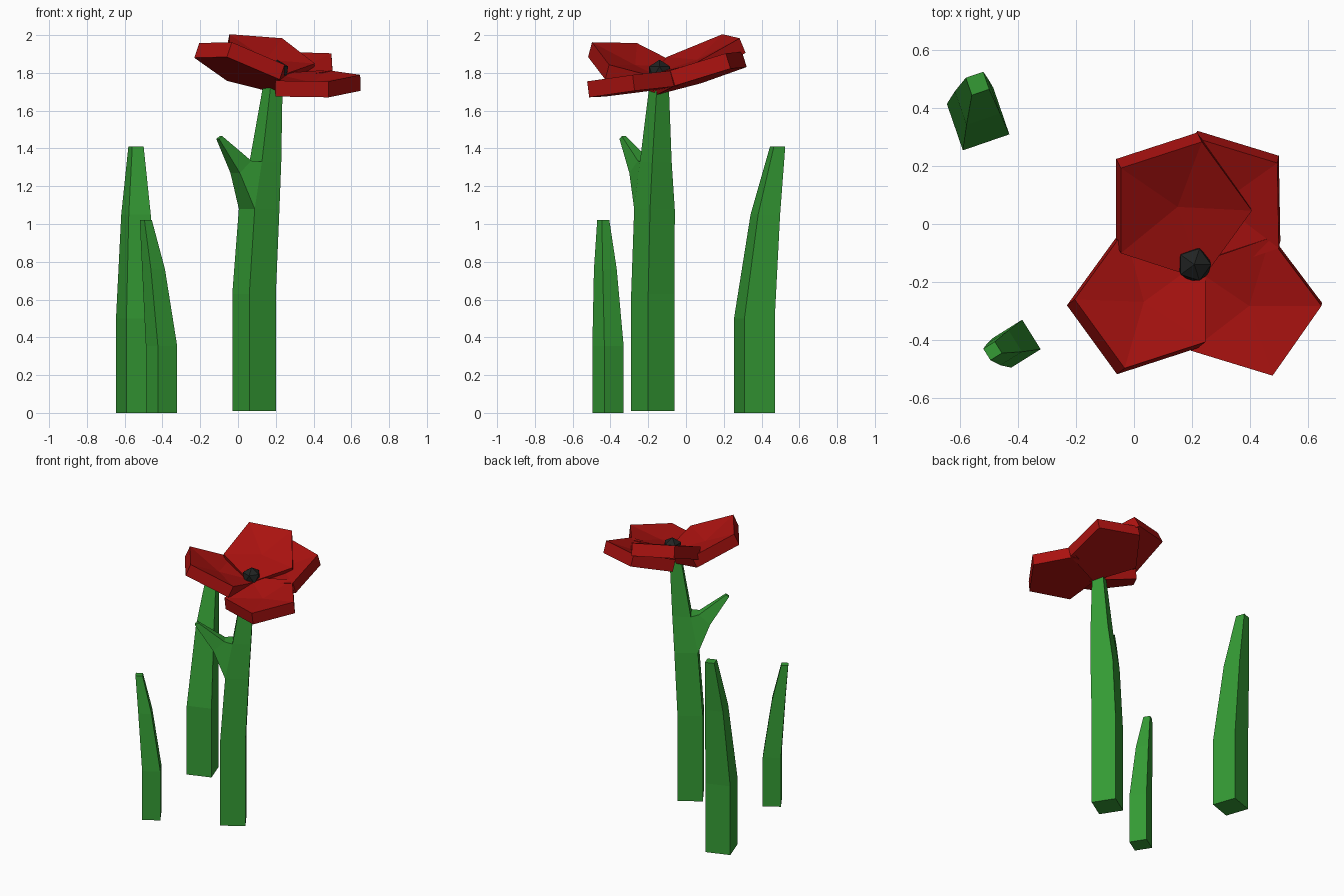
import bpy, bmesh
from math import cos, sin, radians
from mathutils import Vector

if "Cube" in bpy.data.objects:
    bpy.data.objects.remove(bpy.data.objects["Cube"])


def material(name, rgb):
    m = bpy.data.materials.new(name)
    m.diffuse_color = (*rgb, 1)
    m.use_nodes = True
    m.node_tree.nodes["Principled BSDF"].inputs["Base Color"].default_value = m.diffuse_color
    return m


GREEN = material("leaf_green", (0.035, 0.33, 0.035))
RED = material("petal_red", (0.4, 0.006, 0.005))
BLACK = material("seed_black", (0.015, 0.017, 0.016))


def finish(bm, name, mat):
    bmesh.ops.recalc_face_normals(bm, faces=bm.faces)
    me = bpy.data.meshes.new(name)
    bm.to_mesh(me)
    bm.free()
    me.materials.append(mat)
    ob = bpy.data.objects.new(name, me)
    bpy.context.collection.objects.link(ob)
    return ob


def ring(bm, x, y, z, r, deg, n=4):
    """Regular n-gon of vertices, first corner at angle deg."""
    angles = [radians(deg + 360 * i / n) for i in range(n)]
    return [bm.verts.new((x + r * cos(a), y + r * sin(a), z)) for a in angles]


def bridge(bm, a, b, skip=None):
    n = len(a)
    for i in range(n):
        if i != skip:
            j = (i + 1) % n
            bm.faces.new((a[i], a[j], b[j], b[i]))


# Two tapering, bent grass blades: levels are (x, y, z, radius)
def blade(name, deg, levels):
    bm = bmesh.new()
    rings = [ring(bm, *lv, deg) for lv in levels]
    for a, b in zip(rings, rings[1:]):
        bridge(bm, a, b)
    bm.faces.new(rings[0])
    bm.faces.new(rings[-1])
    finish(bm, name, GREEN)


blade("tall_leaf_blade", -26, [(-0.538, 0.362, 0, 0.12), (-0.538, 0.362, 0.5, 0.12),
                               (-0.54, 0.42, 1.05, 0.087), (-0.54, 0.485, 1.41, 0.045)])
blade("short_leaf_blade", -13, [(-0.405, -0.413, 0, 0.085), (-0.405, -0.413, 0.355, 0.085),
                                (-0.447, -0.427, 0.76, 0.062), (-0.488, -0.438, 1.02, 0.033)])

# Stem, with a side shoot growing out of its left front face
bm = bmesh.new()
levels = [(0.085, -0.175, 0.01, 0.118), (0.085, -0.175, 0.63, 0.118), (0.112, -0.167, 1.08, 0.11),
          (0.145, -0.16, 1.33, 0.086), (0.19, -0.14, 1.79, 0.048)]
rings = [ring(bm, *lv, -12.3) for lv in levels]
for k in range(4):
    bridge(bm, rings[k], rings[k + 1], skip=2 if k == 2 else None)
bm.faces.new(rings[0])
bm.faces.new(rings[-1])
root = [rings[2][2], rings[2][3], rings[3][3], rings[3][2]]
elbow = [bm.verts.new(p) for p in ((-0.04, -0.22, 1.27), (0.01, -0.30, 1.27),
                                   (0.07, -0.255, 1.335), (0.03, -0.19, 1.335))]
tip = [bm.verts.new(p) for p in ((-0.115, -0.33, 1.45), (-0.10, -0.352, 1.45),
                                 (-0.083, -0.34, 1.465), (-0.098, -0.318, 1.465))]
bridge(bm, root, elbow)
bridge(bm, elbow, tip)
bm.faces.new(tip)
finish(bm, "stem_with_shoot", GREEN)


# Tilted five-sided petals, cupped on top and flat below
def petal(name, centre, slope, deg, r=0.25, thick=0.085, cup=0.035):
    bm = bmesh.new()
    cx, cy, cz = centre
    normal = Vector((-slope[0], -slope[1], 1)).normalized()
    top = ring(bm, cx, cy, cz, r, deg, 5)
    for v in top:
        v.co.z += slope[0] * (v.co.x - cx) + slope[1] * (v.co.y - cy)
    low = [bm.verts.new(v.co - normal * thick) for v in top]
    mid = bm.verts.new(Vector(centre) - normal * cup)
    bridge(bm, top, low)
    for i in range(5):
        bm.faces.new((top[i], top[(i + 1) % 5], mid))
    bm.faces.new(low)
    finish(bm, name, RED)


petal("petal_back_left", (0.157, 0.046, 1.902), (-0.21, 0.41), 0)
petal("petal_back_right", (0.295, 0.06, 1.844), (0.065, 0.31), 37)
petal("petal_front_left", (0.045, -0.26, 1.873), (-0.34, -0.265), 180)
petal("petal_front_right", (0.397, -0.287, 1.783), (0.024, 0.127), 1)

# Dark flower centre
bm = bmesh.new()
bmesh.ops.create_icosphere(bm, subdivisions=1, radius=0.065)
finish(bm, "flower_centre", BLACK).location = (0.208, -0.14, 1.805)
